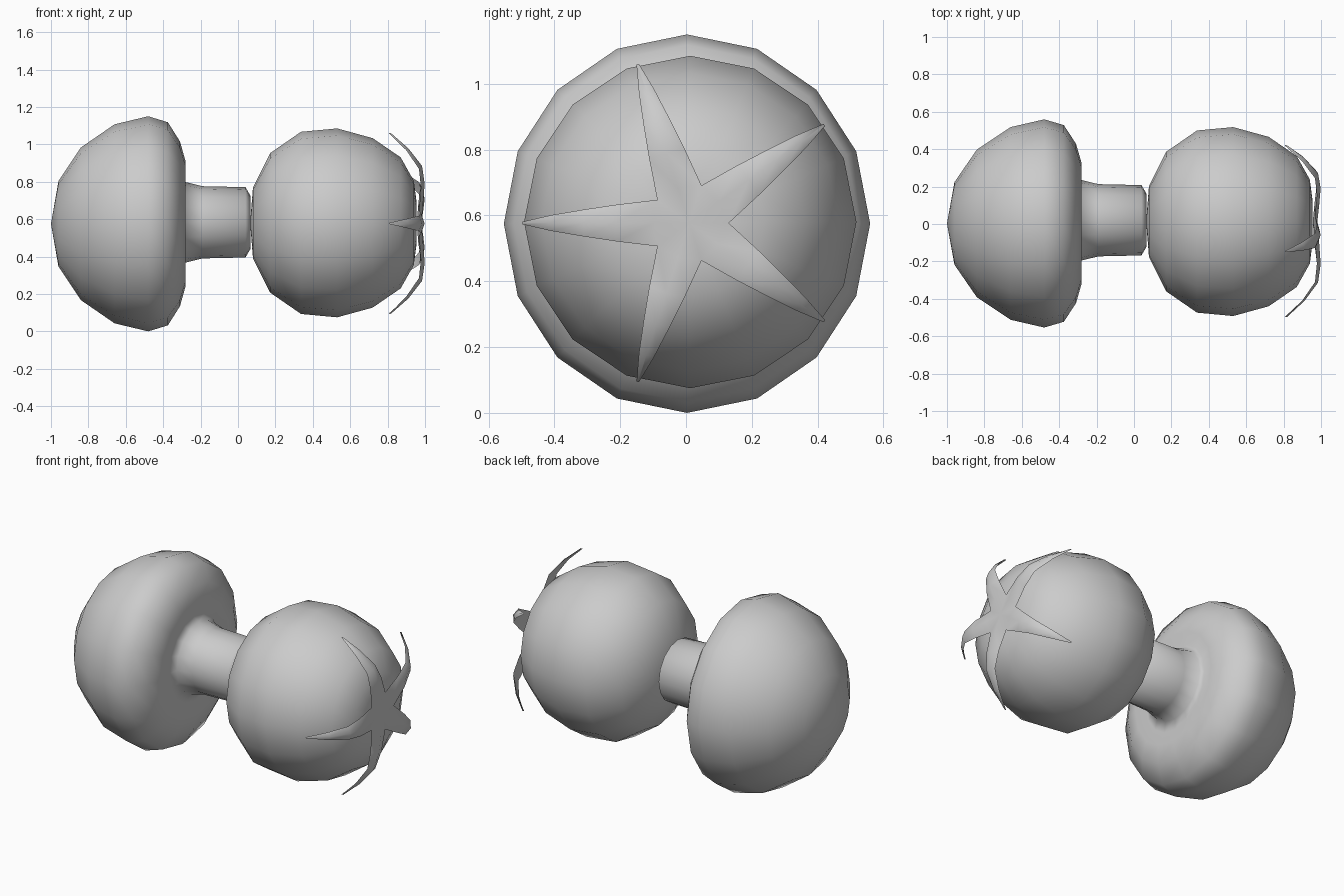
import bpy, bmesh
from math import sin, cos, pi, radians

if "Cube" in bpy.data.objects:
    bpy.data.objects.remove(bpy.data.objects["Cube"])


def finish(bm, name, angle):
    bmesh.ops.recalc_face_normals(bm, faces=bm.faces)
    me = bpy.data.meshes.new(name)
    bm.to_mesh(me)
    bm.free()
    ob = bpy.data.objects.new(name, me)
    bpy.context.collection.objects.link(ob)
    bpy.ops.object.select_all(action='DESELECT')
    ob.select_set(True)
    bpy.context.view_layer.objects.active = ob
    bpy.ops.object.shade_smooth_by_angle(angle=radians(angle))
    return ob


def lathe_x(name, profile, sides, angle):
    """Revolve (x, radius_y, radius_z, centre_y, centre_z) points about the x axis."""
    bm = bmesh.new()
    rings = []
    for x, ry, rz, cy, cz in profile:
        if ry == 0:
            rings.append([bm.verts.new((x, cy, cz))])
        else:
            rings.append([bm.verts.new((x, cy + ry * cos(2 * pi * i / sides),
                                        cz + rz * sin(2 * pi * i / sides)))
                          for i in range(sides)])
    for a, b in zip(rings, rings[1:]):
        for i in range(sides):
            j = (i + 1) % sides
            quad = [a[i % len(a)], a[j % len(a)], b[j % len(b)], b[i % len(b)]]
            bm.faces.new(list(dict.fromkeys(quad)))
    return finish(bm, name, angle)


# Mushroom: domed cap with a rolled rim, flowing into the stalk
cap = [(-1.0, 0), (-0.96, .228), (-0.84, .408), (-0.66, .532), (-0.48, .575),
       (-0.375, .543), (-0.31, .44), (-0.282, .34), (-0.30, .26)]
stalk = [(-0.28, .215), (-0.19, .193), (0.04, .188), (0.068, .14), (0.068, 0)]
lathe_x("mushroom", [(x, r * .968, r, 0.003, .575) for x, r in cap] +
        [(x, r, r, 0.02, .583) for x, r in stalk], 16, 65)

# Tomato: rounded body, slightly flattened at the calyx end
body = [(0.065, 0), (0.08, .19), (0.172, .373), (0.337, .487), (0.53, .505),
        (0.72, .453), (0.87, .35), (0.94, .225), (0.955, .11), (0.945, 0)]
lathe_x("tomato", [(x, r, r, 0.013, .58) for x, r in body], 16, 65)

# Calyx: five ridged, curling sepals joined in a star
CY, CZ, MID = 0.01, 0.577, 0.968
stations = [(0.22, 0.992, .056), (0.32, 0.978, .041),
            (0.42, 0.905, .024), (0.507, 0.812, .004)]  # radius, x, half width
bm = bmesh.new()


def point(angle, r, side, x):
    return bm.verts.new((x, CY + r * cos(angle) - side * sin(angle),
                         CZ + r * sin(angle) + side * cos(angle)))


centre = bm.verts.new((MID + 0.012, CY, CZ))
under = bm.verts.new((MID - 0.012, CY, CZ))
valleys = [point(pi + (k + .5) * 2 * pi / 5, .12, 0, MID) for k in range(5)]
for k in range(5):
    a = pi + k * 2 * pi / 5
    left, right = valleys[k - 1], valleys[k]
    top = point(a, .11, 0, MID + 0.022)
    low = point(a, .11, 0, MID - 0.004)
    for hub, m in ((centre, top), (under, low)):
        bm.faces.new((hub, left, m))
        bm.faces.new((hub, m, right))
    row = (left, top, right, low)
    for r, x, w in stations:
        ridge = w * .25
        new = (point(a, r, -w, x - ridge), point(a, r + ridge * .3, 0, x + .006),
               point(a, r, w, x - ridge), point(a, r, 0, x - .006))
        for i in range(4):
            j = (i + 1) % 4
            bm.faces.new((row[i], row[j], new[j], new[i]))
        row = new
    bm.faces.new(row)
finish(bm, "calyx", 60)
